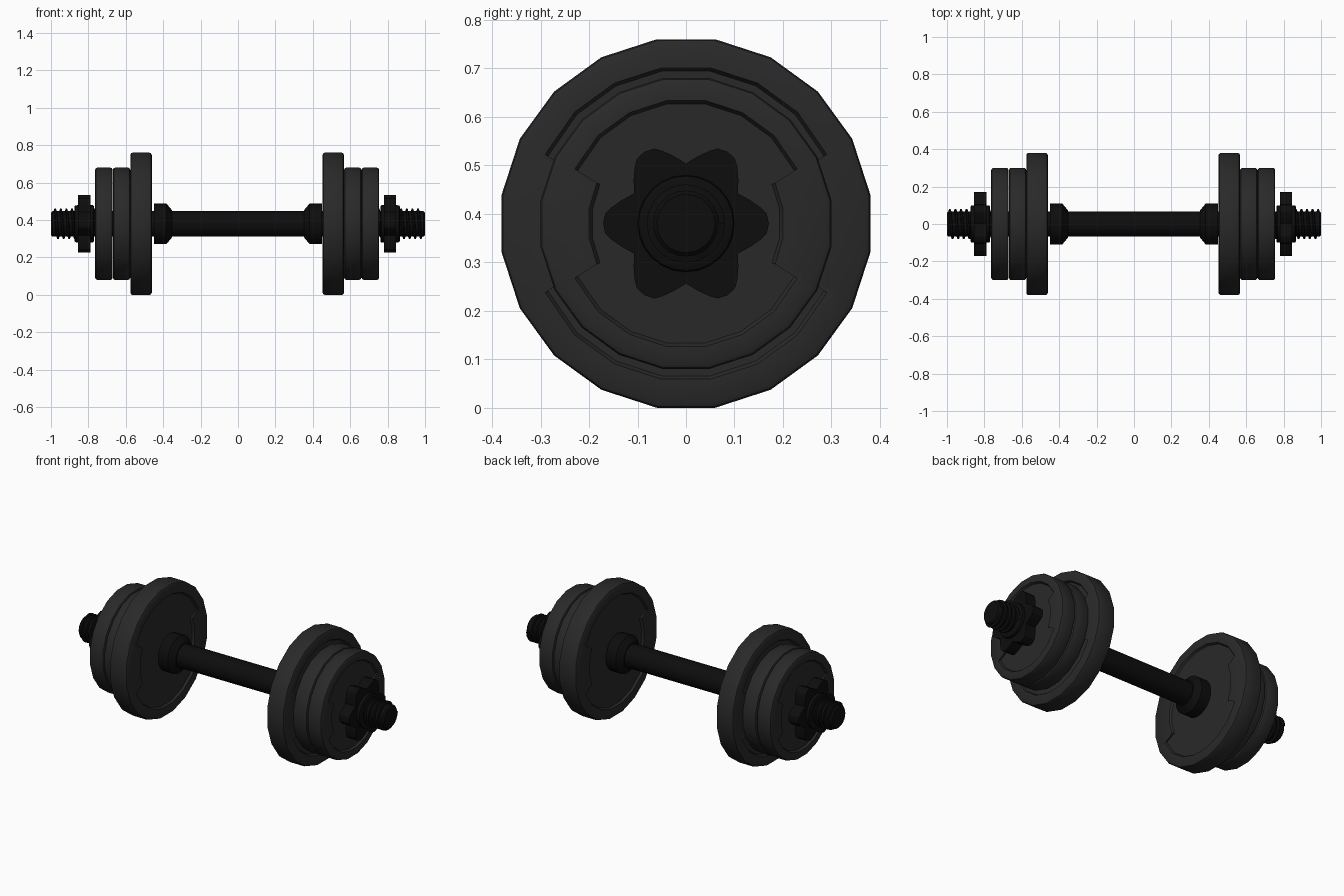
import bpy, bmesh
from math import sin, cos, radians, pi

if "Cube" in bpy.data.objects:
    bpy.data.objects.remove(bpy.data.objects["Cube"])

CZ = 0.38  # height of the bar axis


def material(name, v):
    m = bpy.data.materials.new(name)
    m.diffuse_color = (v, v, v, 1)
    m.use_nodes = True
    m.node_tree.nodes["Principled BSDF"].inputs["Base Color"].default_value = m.diffuse_color
    return m


PLATE = material("dark_grey", 0.022)
BLACK = material("black", 0.004)


def finish(name, bm, mat):
    bmesh.ops.remove_doubles(bm, verts=bm.verts, dist=1e-5)
    bmesh.ops.recalc_face_normals(bm, faces=bm.faces)
    me = bpy.data.meshes.new(name)
    bm.to_mesh(me)
    bm.free()
    me.materials.append(mat)
    ob = bpy.data.objects.new(name, me)
    bpy.context.collection.objects.link(ob)
    bpy.ops.object.select_all(action='DESELECT')
    ob.select_set(True)
    bpy.context.view_layer.objects.active = ob
    bpy.ops.object.shade_smooth_by_angle(angle=radians(30))
    return ob


def skin(name, columns, mat, closed_profile=False, closed_loop=True):
    """Join columns of (x, radius, angle) points around the x axis."""
    bm = bmesh.new()
    cols = [[bm.verts.new((x, r * cos(a), CZ + r * sin(a))) for x, r, a in c]
            for c in columns]
    n, m = len(cols), len(cols[0])
    for i in range(n if closed_loop else n - 1):
        a, b = cols[i], cols[(i + 1) % n]
        for j in range(m if closed_profile else m - 1):
            k = (j + 1) % m
            bm.faces.new((a[j], a[k], b[k], b[j]))
    if not closed_loop:
        bm.faces.new(cols[0])
        bm.faces.new(cols[-1])
    return finish(name, bm, mat)


def lathe(name, profile, mat, sides=24):
    skin(name, [[(x, r, 2 * pi * i / sides) for x, r in profile]
                for i in range(sides)], mat)


def plate(name, x0, x1, R):
    """20-sided plate, both faces recessed, recess narrower left and right."""
    b, d, slope, hole = 0.012, 0.012, 0.007, 0.066
    wide, narrow = 0.845, 0.665
    columns = []
    for i in range(20):
        deg = 9 + 18 * i
        q = (deg + 90) % 180 - 90          # signed angle from the y axis
        if abs(q) == 27:                   # step in the recess outline
            rec = deg - 2.5 * (1 if q > 0 else -1)
            fs = (narrow, wide) if q > 0 else (wide, narrow)
        else:
            rec, fs = deg, (narrow if abs(q) < 27 else wide,)
        a, ra = radians(deg), radians(rec)
        for f in fs:
            r = f * R
            columns.append([
                (x0 + d, hole, a), (x0 + d, r - slope, ra), (x0, r, ra),
                (x0, R - b, a), (x0 + b * 0.4, R - b * 0.25, a), (x0 + b, R, a),
                (x1 - b, R, a), (x1 - b * 0.4, R - b * 0.25, a), (x1, R - b, a),
                (x1, r, ra), (x1 - d, r - slope, ra), (x1 - d, hole, a)])
    skin(name, columns, PLATE, closed_profile=True)


def star_nut(name, x0, x1):
    """Six-lobed grip of the locking nut."""
    lobe = [(-20, .141), (-12, .158), (-7, .168), (0, .171),
            (7, .168), (12, .158), (20, .141), (30, .124)]
    skin(name, [[(x, r, radians(60 * k + o)) for x, r in
                 ((x0, 0), (x0, rad), (x1, rad), (x1, 0))]
                for k in range(6) for o, rad in lobe], BLACK)


def thread(name, s, x0, x1, pitch=0.03, seg=20):
    """Helical ridge wound on the bar end."""
    n = int((x1 - x0) / pitch * seg)
    columns = []
    for i in range(n + 1):
        x, a = x0 + pitch * i / seg, 2 * pi * i / seg * s
        columns.append([(s * (x + dx), r, a) for dx, r in
                        ((-.009, .064), (-.004, .081), (.004, .081), (.009, .064))])
    skin(name, columns, BLACK, closed_profile=True, closed_loop=False)


# Bar with chamfered ends
lathe("bar", [(-1, 0), (-1, .060), (-.992, .068), (.992, .068), (1, .060), (1, 0)], BLACK)

for side, s, off in (("right", 1, 0), ("left", -1, 0.009)):
    def X(x):
        return s * (x + off)

    # Inner stop collar
    lathe(side + "_collar", [(s * x, r) for x, r in
          ((.354, .066), (.354, .074), (.383, .109), (.448, .109), (.448, .066))], BLACK)

    # One large and two small plates
    for name, x0, x1, R in (("large_plate", .452, .567, .385),
                            ("inner_small_plate", .567, .660, .304),
                            ("outer_small_plate", .661, .755, .304)):
        plate(side + "_" + name, *sorted((X(x0), X(x1))), R)

    # Locking nut: lobed grip and round hub
    star_nut(side + "_nut_grip", X(.780), X(.846))
    lathe(side + "_nut_hub", [(X(x), r) for x, r in
          ((.762, .066), (.762, .095), (.767, .100), (.846, .100),
           (.862, .098), (.866, .090), (.866, .066))], BLACK)

    # Screw thread
    thread(side + "_thread", s, .745, .985)
